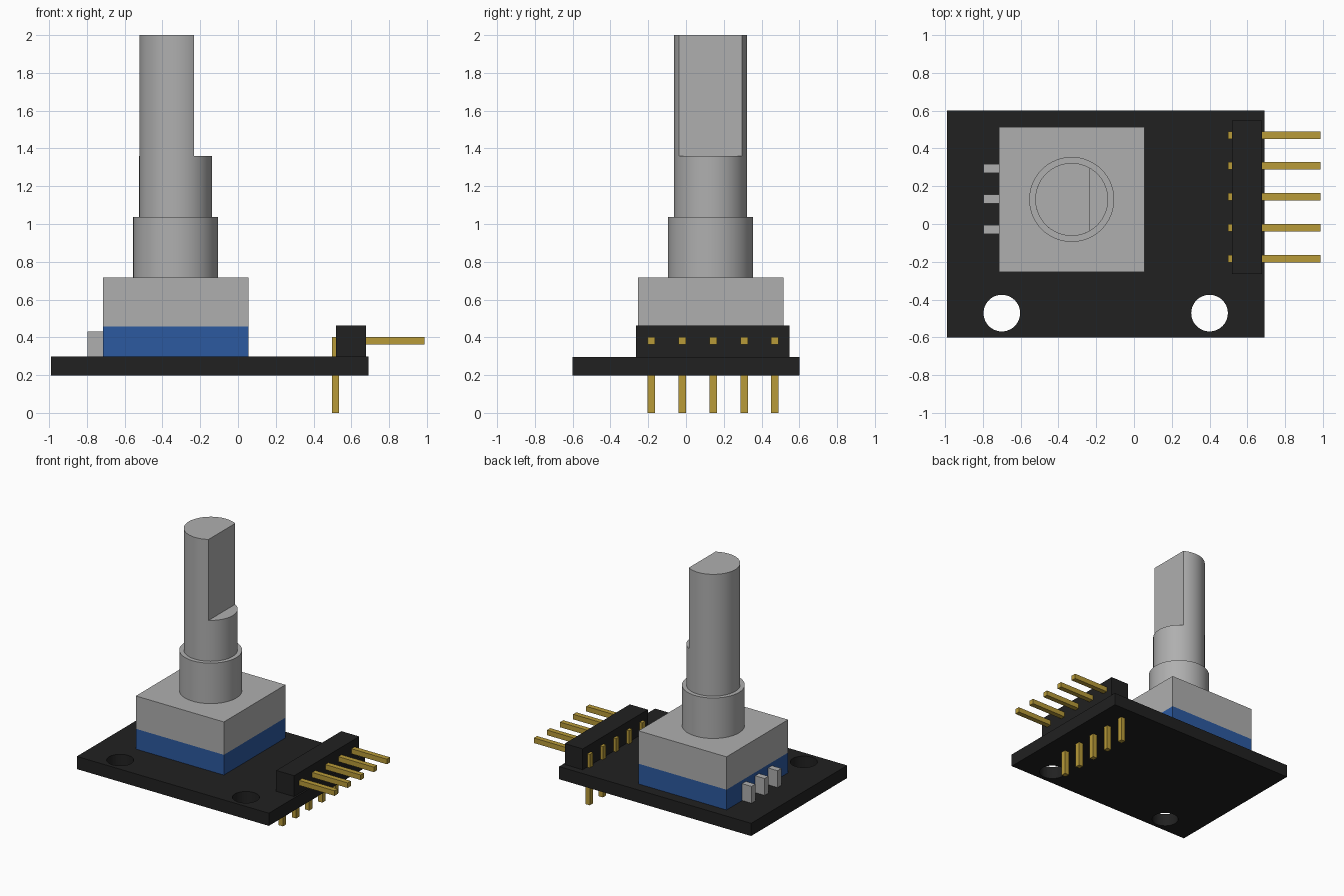
import bpy, bmesh, math

if "Cube" in bpy.data.objects:
    bpy.data.objects.remove(bpy.data.objects["Cube"])


def material(name, rgb):
    m = bpy.data.materials.new(name)
    m.diffuse_color = (*rgb, 1)
    m.use_nodes = True
    m.node_tree.nodes["Principled BSDF"].inputs["Base Color"].default_value = m.diffuse_color
    return m


BLACK = material("black", (0.015, 0.015, 0.015))
GREY = material("metal grey", (0.43, 0.43, 0.43))
BLUE = material("blue", (0.025, 0.1, 0.35))
GOLD = material("gold", (0.48, 0.325, 0.04))


def prism(name, outline, z0, z1, mat, smooth=False):
    """Extrude a counter-clockwise xy outline from z0 to z1."""
    bm = bmesh.new()
    low = [bm.verts.new((x, y, z0)) for x, y in outline]
    top = [bm.verts.new((x, y, z1)) for x, y in outline]
    bm.faces.new(low[::-1])
    bm.faces.new(top)
    n = len(outline)
    for i in range(n):
        j = (i + 1) % n
        bm.faces.new((low[i], low[j], top[j], top[i]))
    mesh = bpy.data.meshes.new(name)
    bm.to_mesh(mesh)
    bm.free()
    mesh.materials.append(mat)
    ob = bpy.data.objects.new(name, mesh)
    bpy.context.collection.objects.link(ob)
    if smooth:
        bpy.ops.object.select_all(action='DESELECT')
        ob.select_set(True)
        bpy.context.view_layer.objects.active = ob
        bpy.ops.object.shade_smooth_by_angle(angle=math.radians(30))
    return ob


def box(name, x0, x1, y0, y1, z0, z1, mat):
    return prism(name, [(x0, y0), (x1, y0), (x1, y1), (x0, y1)], z0, z1, mat)


def arc(cx, cy, r, start=0.0, end=2 * math.pi, n=64, closed=True):
    steps = n if closed else n - 1
    return [(cx + r * math.cos(start + (end - start) * i / steps),
             cy + r * math.sin(start + (end - start) * i / steps)) for i in range(n)]


# Circuit board with two mounting holes
board = box("circuit_board", -0.99, 0.69, -0.6, 0.6, 0.197, 0.297, BLACK)
for hx in (-0.70, 0.40):
    cutter = prism("hole_cutter", arc(hx, -0.472, 0.097, n=48), 0.1, 0.4, BLACK)
    cutter.hide_render = True
    cutter.hide_viewport = True
    mod = board.modifiers.new("mounting_hole", 'BOOLEAN')
    mod.operation = 'DIFFERENCE'
    mod.solver = 'EXACT'
    mod.object = cutter

# Encoder housing
CX, CY = -0.33, 0.13
H = 0.385
box("encoder_base", CX - H, CX + H, CY - H, CY + H, 0.297, 0.457, BLUE)
box("encoder_cover", CX - H, CX + H, CY - H, CY + H, 0.457, 0.717, GREY)

# Threaded collar and shaft with a flat on the upper part
R = 0.193
prism("collar", arc(CX, CY, 0.225), 0.717, 1.037, GREY, True)
prism("shaft_lower", arc(CX, CY, R), 1.037, 1.36, GREY, True)
a = math.acos(0.098 / R)
prism("shaft_upper", arc(CX, CY, R, a, 2 * math.pi - a, 48, False), 1.36, 2.0, GREY, True)

# Encoder side terminals
for y in (-0.03, 0.132, 0.295):
    box("terminal", -0.797, CX - H, y - 0.024, y + 0.024, 0.297, 0.43, GREY)

# Angled pin header
box("header_block", 0.52, 0.677, -0.265, 0.548, 0.297, 0.462, BLACK)
for i in range(5):
    y = -0.183 + 0.1635 * i
    box("pin_upright", 0.498, 0.536, y - 0.02, y + 0.02, 0.0, 0.402, GOLD)
    box("pin_horizontal", 0.536, 0.987, y - 0.02, y + 0.02, 0.362, 0.402, GOLD)
